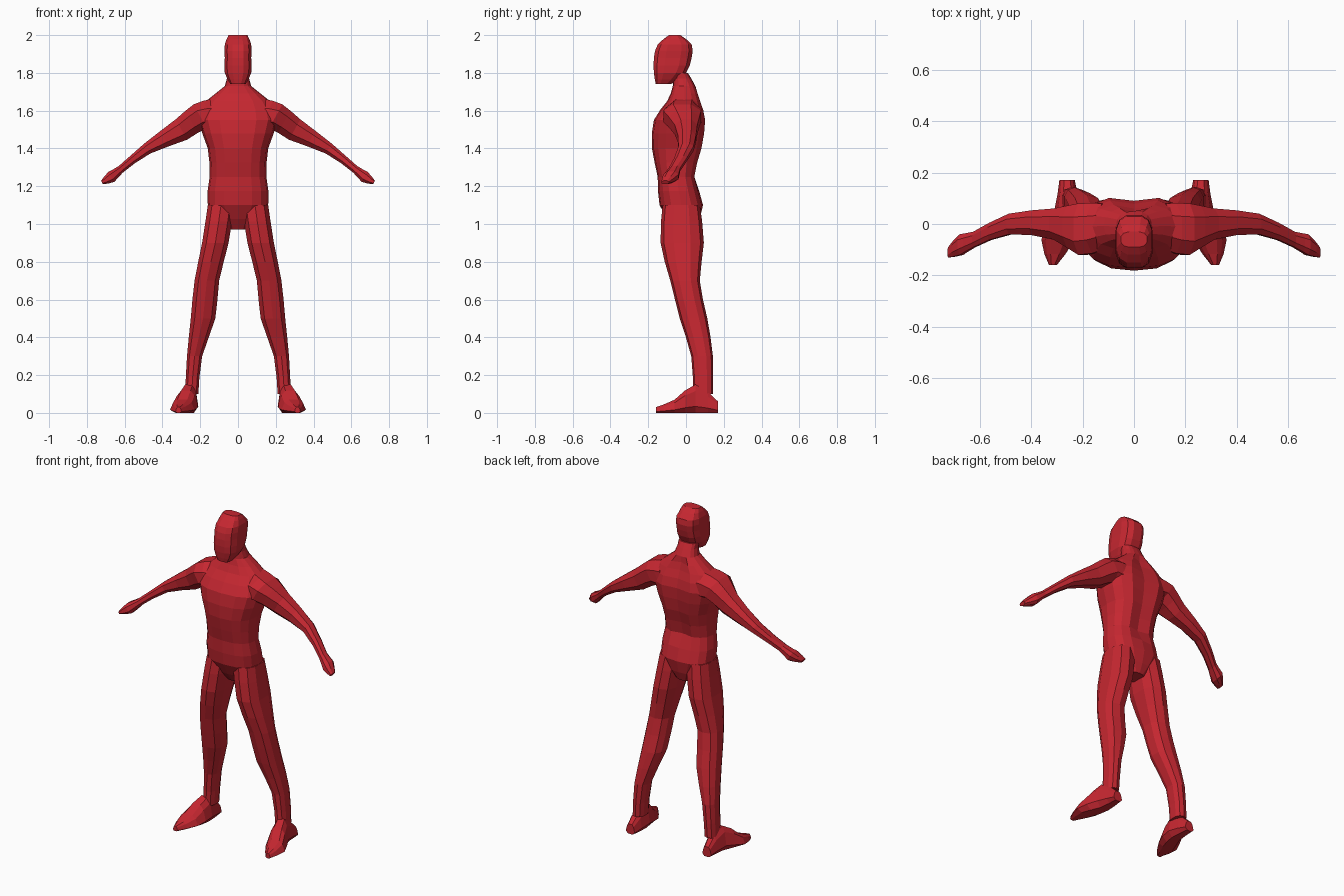
import bpy, bmesh
from math import cos, sin, pi, copysign
from mathutils import Vector

cube = bpy.data.objects.get("Cube")
if cube:
    bpy.data.objects.remove(cube)

red = bpy.data.materials.new("red_suit")
red.use_nodes = True
red.diffuse_color = (.56, .02, .03, 1)
shader = red.node_tree.nodes["Principled BSDF"]
shader.inputs["Base Color"].default_value = red.diffuse_color


def refine(stations):
    """Insert a station on a smooth curve halfway between each pair."""
    result = [stations[0]]
    last = len(stations) - 1
    for i in range(last):
        before, after = stations[max(i - 1, 0)], stations[min(i + 2, last)]
        here, following = stations[i], stations[i + 1]
        middle = []
        for p, q, r, s in zip(before, here, following, after):
            middle.append((q + r) / 2 + (q + r - p - s) / 16)
        result += [middle, following]
    return result


def ring(centre, across, along, sides, power, turn=.5):
    """Rounded-box cross-section spanned by two half axes."""
    corners = []
    for i in range(sides):
        angle = 2 * pi * (i + turn) / sides
        corners.append([copysign(abs(f(angle)) ** power, f(angle)) for f in (cos, sin)])
    reach = max(abs(u) for u, v in corners)
    return [centre + across * (u / reach) + along * (v / reach) for u, v in corners]


def level_ring(height, inner, outer, front, back, **shape):
    """Horizontal cross-section between four limits."""
    centre = Vector((inner + outer, front + back, 2 * height)) / 2
    across = Vector((outer - inner, 0, 0)) / 2
    along = Vector((0, back - front, 0)) / 2
    return ring(centre, across, along, **shape)


def foot_ring(y, inner, outer, top):
    """Upright cross-section that narrows from the sole to the instep."""
    centre = Vector((inner + outer, 2 * y, top)) / 2
    across = Vector((outer - inner, 0, 0)) / 2
    points = ring(centre, across, Vector((0, 0, top / 2)), sides=8, power=.7)
    for point in points:
        if point.z > top / 2:
            point.x += (centre.x - point.x) / 4
    return points


def arm_ring(x, z, thickness, y, depth):
    """Cross-section square to the slope of the arm."""
    slope_normal = Vector((.5, 0, .9))
    return ring(Vector((x, y, z)), Vector((0, depth, 0)), slope_normal * thickness,
                sides=8, power=.85)


def loft(name, rings, side=1):
    """Skin a closed, flat-faced part over its rings, on the chosen side."""
    bm = bmesh.new()
    loops = [[bm.verts.new((p.x * side, p.y, p.z)) for p in points] for points in rings]
    for lower, upper in zip(loops, loops[1:]):
        for i in range(len(lower)):
            bm.faces.new((lower[i - 1], lower[i], upper[i], upper[i - 1]))
    bm.faces.new(loops[0])
    bm.faces.new(loops[-1])
    bmesh.ops.recalc_face_normals(bm, faces=bm.faces)
    mesh = bpy.data.meshes.new(name)
    bm.to_mesh(mesh)
    bm.free()
    mesh.materials.append(red)
    part = bpy.data.objects.new(name, mesh)
    bpy.context.collection.objects.link(part)


# Torso and neck: height, half width, front, back
torso = [
    (.97, .05, -.06, .05),
    (1.1, .16, -.14, .09),
    (1.25, .15, -.15, .05),
    (1.4, .16, -.18, .09),
    (1.55, .21, -.17, .11),
    (1.65, .17, -.1, .08),
    (1.73, .07, -.07, .05),
    (1.8, .06, -.07, .01),
]
torso_rings = []
for height, width, front, back in refine(torso):
    points = level_ring(height, -width, width, front, back, sides=16, power=.8, turn=0)
    if 1.2 < height < 1.7:
        points[4].y -= .02  # spine groove
    torso_rings.append(points)
loft("torso", torso_rings)

# Head with a flat face: height, half width, front, back
head = [
    (1.74, .04, -.16, -.08),
    (1.8, .07, -.17, 0),
    (1.88, .07, -.17, .03),
    (1.95, .07, -.15, .03),
    (2, .05, -.09, -.03),
]
loft("head", [level_ring(height, -width, width, front, back, sides=12, power=.7)
              for height, width, front, back in refine(head)])

# Leg: height, inner side, outer side, front, back
leg = [
    (1.1, .02, .16, -.12, .07),
    (.9, .05, .19, -.13, .09),
    (.7, .1, .23, -.08, .07),
    (.5, .12, .25, -.03, .11),
    (.3, .19, .27, .03, .14),
    (.1, .21, .28, .04, .14),
]
leg_rings = [level_ring(*station, sides=10, power=.8) for station in refine(leg)]

# Foot from heel to toe: y, inner side, outer side, top
foot = [
    (.17, .23, .29, .06),
    (.05, .21, .31, .15),
    (-.06, .23, .36, .07),
    (-.16, .3, .33, .03),
]
foot_rings = [foot_ring(*station) for station in refine(foot)]

# Arm from shoulder to fingertips: x, z, half thickness, y, half depth
arm = [
    (.1, 1.57, .1, -.01, .09),
    (.2, 1.57, .07, -.02, .1),
    (.3, 1.5, .06, 0, .06),
    (.48, 1.4, .03, 0, .04),
    (.62, 1.29, .02, -.06, .03),
    (.67, 1.25, .03, -.08, .04),
    (.72, 1.22, .01, -.11, .02),
]
arm_rings = [arm_ring(*station) for station in refine(arm)]

# Paired limbs
for label, side in (("left", 1), ("right", -1)):
    loft(label + "_leg", leg_rings, side)
    loft(label + "_foot", foot_rings, side)
    loft(label + "_arm", arm_rings, side)
